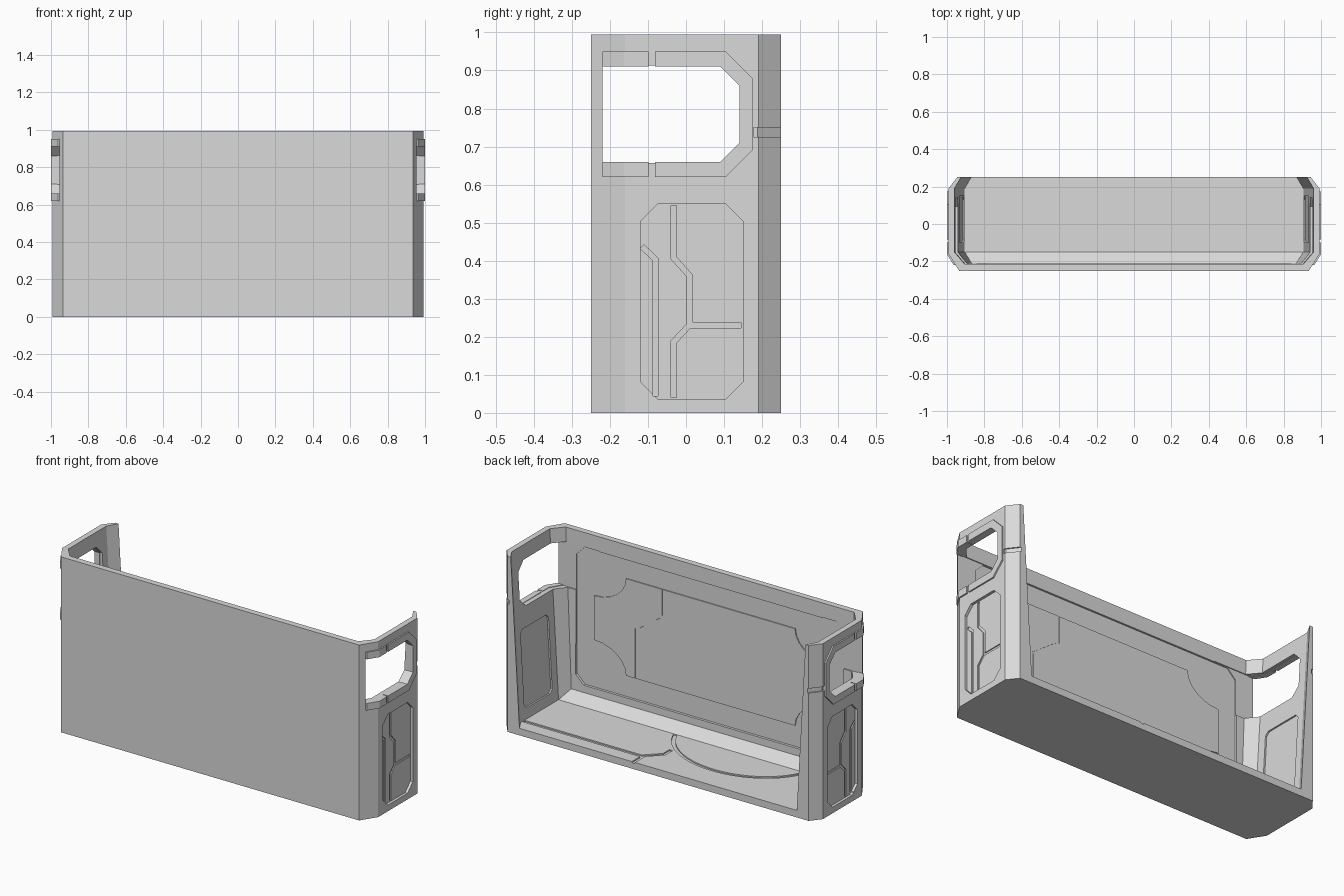
import bpy, bmesh
from math import sin, cos, radians
from mathutils import Vector

if "Cube" in bpy.data.objects:
    bpy.data.objects.remove(bpy.data.objects["Cube"])

grey = bpy.data.materials.new("plain grey")
grey.use_nodes = True
grey.diffuse_color = (0.7, 0.7, 0.7, 1)
grey.node_tree.nodes["Principled BSDF"].inputs["Base Color"].default_value = (0.7, 0.7, 0.7, 1)


def loft(name, low, high):
    """Closed solid between two matching rings of points."""
    bm = bmesh.new()
    a = [bm.verts.new(p) for p in low]
    b = [bm.verts.new(p) for p in high]
    n = len(a)
    bm.faces.new(a)
    bm.faces.new(b)
    for i in range(n):
        j = (i + 1) % n
        bm.faces.new((a[i], a[j], b[j], b[i]))
    bmesh.ops.recalc_face_normals(bm, faces=bm.faces)
    me = bpy.data.meshes.new(name)
    bm.to_mesh(me)
    bm.free()
    me.materials.append(grey)
    ob = bpy.data.objects.new(name, me)
    bpy.context.collection.objects.link(ob)
    return ob


def prism(name, poly, d0, d1, place):
    return loft(name, [place(u, v, d0) for u, v in poly], [place(u, v, d1) for u, v in poly])


def flat(u, v, d):
    return (u, v, d)


def upright(u, v, d):
    return (u, d, v)


def side(s):
    return lambda u, v, d: (s * d, u, v)


def boolean(ob, cutter, op="DIFFERENCE"):
    mod = ob.modifiers.new("cut", "BOOLEAN")
    mod.operation, mod.solver, mod.object = op, "EXACT", cutter
    bpy.context.view_layer.update()
    me = bpy.data.meshes.new_from_object(ob.evaluated_get(bpy.context.evaluated_depsgraph_get()))
    ob.modifiers.clear()
    ob.data = me
    bpy.data.objects.remove(cutter)


def stroke(path, a, b):
    """Outline of a band along a path, between two left-hand offsets."""
    pts = [Vector(p) for p in path]
    dirs = [(q - p).normalized() for p, q in zip(pts, pts[1:])]
    left, right = [], []
    for i, p in enumerate(pts):
        d0, d1 = dirs[max(i - 1, 0)], dirs[min(i, len(dirs) - 1)]
        n0, n1 = Vector((-d0.y, d0.x)), Vector((-d1.y, d1.x))
        m = (n0 + n1) / (1 + n0.dot(n1))
        left.append(tuple(p + m * a))
        right.append(tuple(p + m * b))
    return left + right[::-1]


def octagon(u0, u1, v0, v1, c):
    return [(u0 + c, v0), (u1 - c, v0), (u1, v0 + c), (u1, v1 - c),
            (u1 - c, v1), (u0 + c, v1), (u0, v1 - c), (u0, v0 + c)]


def handle_outline(back, low, high, c):
    return [(-0.22, low), (back - c, low), (back, low + c),
            (back, high - c), (back - c, high), (-0.22, high)]


def both_sides(half):
    return half + [(-x, y) for x, y in reversed(half)]


# Tray body with a tapered cavity, open at the back and the top
H, W, FLOOR = 0.995, 0.992, 0.04
outer = both_sides([(0.935, -0.25), (W, -0.16), (W, 0.19), (0.945, 0.25)])
body = prism("tray_body", outer, 0, H, flat)
inner_low = both_sides([(0.865, -0.21), (0.905, -0.15), (0.905, 0.19), (0.87, 0.25), (0.87, 0.3)])
inner_top = both_sides([(0.905, -0.215), (0.96, -0.15), (0.96, 0.19), (0.925, 0.25), (0.925, 0.3)])
boolean(body, loft("cavity", [(x, y, FLOOR) for x, y in inner_low],
                   [(x, y, H + 0.005) for x, y in inner_top]))

# Recess inside the front wall
boolean(body, prism("front_recess", octagon(-0.84, 0.84, 0.13, 0.91, 0.05), -0.225, -0.19, upright))

# Grooves in the floor: an arc and a branching channel
arc = [(-0.235 + 0.425 * cos(radians(t)), -0.25 + 0.345 * sin(radians(t))) for t in range(15, 166, 6)]
floor_lines = [arc,
               [(0.155, 0.27), (0.155, 0.155), (0.08, 0.08), (0.08, 0.02)],
               [(0.15, 0.165), (0.9, 0.165)]]
for path in floor_lines:
    boolean(body, prism("floor_groove", stroke(path, 0.01, -0.01), FLOOR - 0.007, FLOOR + 0.02, flat))

panel_lines = [
    [(-0.032, 0.545), (-0.032, 0.407), (0.01, 0.36), (0.01, 0.232), (-0.032, 0.187), (-0.032, 0.04)],
    [(0.01, 0.23), (0.145, 0.23)],
    [(-0.115, 0.437), (-0.08, 0.403), (-0.08, 0.045)]]
frame_plan = [(0.935, -0.25), (W, -0.16), (W, 0.185)]
post_plan = [(W, 0.177), (W, 0.19), (0.937, 0.26)]

for s, word in ((1, "left"), (-1, "right")):
    place = side(s)

    def plan(u, v, d):
        return (s * u, v, d)

    def lining(u, v, d):
        return (s * (0.905 + 0.055 * (v - FLOOR) / 0.96 + d), u, v)

    # Handle opening through the side wall and its front corner
    boolean(body, prism("opening", handle_outline(0.143, 0.657, 0.913, 0.05), 0.7, 1.1, place))

    # Outer side panel: recess with grooves; a plain recess on the inside
    boolean(body, prism("panel_recess", octagon(-0.12, 0.15, 0.035, 0.55, 0.047), W - 0.015, 1.1, place))
    for path in panel_lines:
        boolean(body, prism("panel_groove", stroke(path, 0.007, -0.007), W - 0.021, 1.1, place))
    boolean(body, prism("inner_recess", octagon(-0.1, 0.15, 0.1, 0.54, 0.02), -0.05, 0.009, lining))

    # Small groove around the back post
    boolean(body, prism("post_groove", stroke(post_plan, -0.02, 0.007), 0.725, 0.75, plan))

    # Raised split frame around the handle, following the wall's corner
    frame = prism(word + "_handle_frame", stroke(frame_plan, -0.008, 0.025), 0.5, 1.1, plan)
    boolean(frame, prism("outline", handle_outline(0.175, 0.62, 0.95, 0.07), 0.7, 1.1, place), "INTERSECT")
    boolean(frame, prism("opening", handle_outline(0.14, 0.66, 0.91, 0.05)[1:-1]
                         + [(-0.3, 0.91), (-0.3, 0.66)], 0.6, 1.2, place))
    boolean(frame, prism("split", [(-0.098, 0.5), (-0.082, 0.5), (-0.082, 1.1), (-0.098, 1.1)], 0.6, 1.2, place))

# Sloped strip where the floor meets the front wall
prism("floor_bevel", [(-0.225, 0.03), (-0.225, 0.09), (-0.212, 0.09), (-0.15, FLOOR), (-0.15, 0.03)],
      -0.9, 0.9, lambda u, v, d: (d, u, v))

# Thin plate with scooped corners on the inside of the front wall
scooped = []
for sx, sz, start in ((-1, -1, 90), (1, -1, 180), (1, 1, 270), (-1, 1, 0)):
    for k in range(7):
        t = radians(start - 15 * k)
        scooped.append((sx * 0.73 + 0.2 * cos(t), 0.525 + sz * 0.275 + 0.15 * sin(t)))
plate = prism("front_inner_plate", scooped, -0.23, -0.219, upright)
seam = [(0.3, 0.82), (0.3, 0.65), (0.47, 0.53), (0.47, 0.22)]
boolean(plate, prism("plate_seam", stroke(seam, 0.004, -0.004), -0.223, -0.2, upright))
